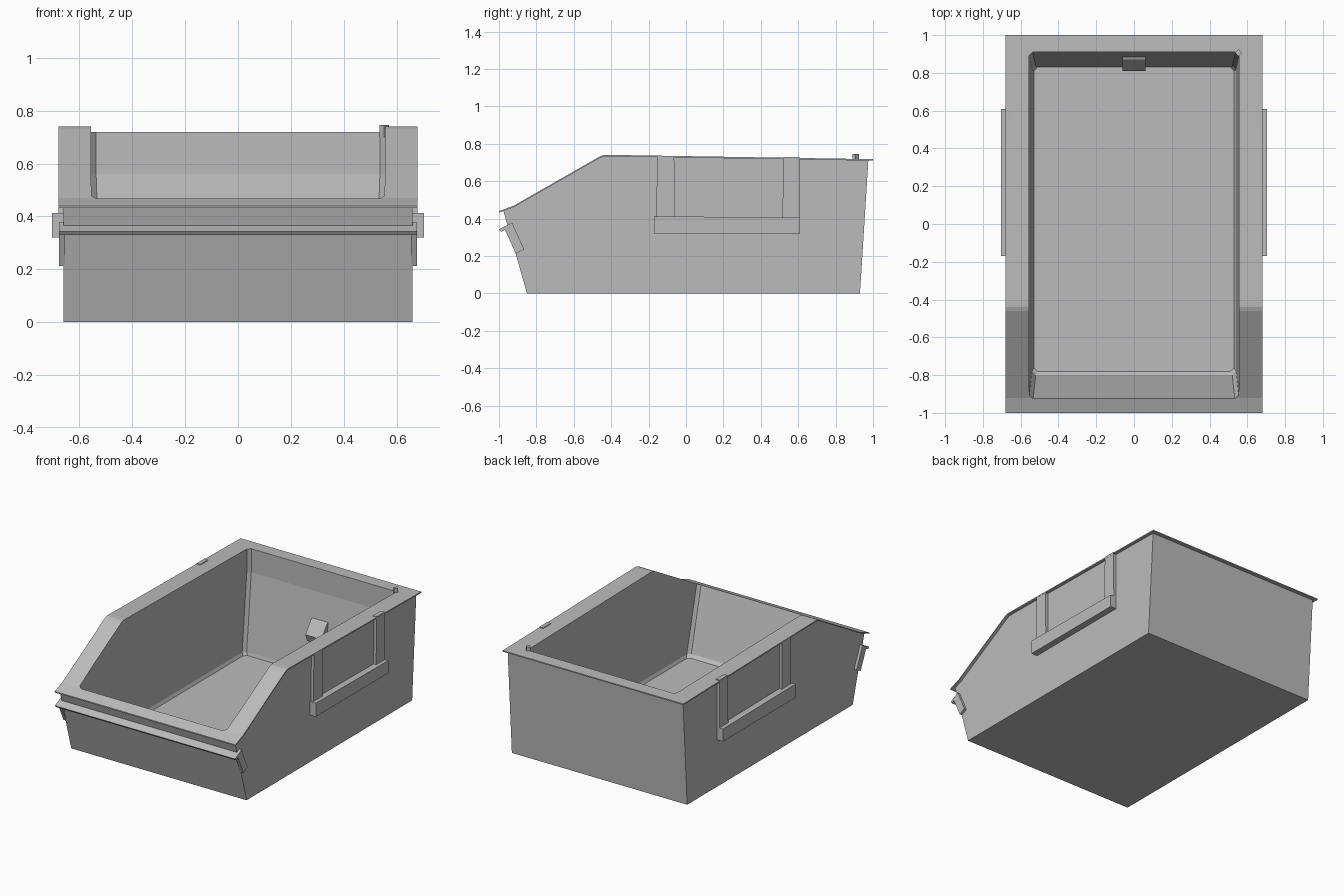
import bpy, bmesh
from mathutils import Vector

cube = bpy.data.objects.get("Cube")
if cube:
    bpy.data.objects.remove(cube, do_unlink=True)

grey = bpy.data.materials.new("plain_grey")
grey.use_nodes = True
colour = (0.5, 0.5, 0.5, 1)
grey.diffuse_color = colour
grey.node_tree.nodes["Principled BSDF"].inputs["Base Color"].default_value = colour


def finish(name, bm):
    bmesh.ops.recalc_face_normals(bm, faces=bm.faces)
    mesh = bpy.data.meshes.new(name)
    bm.to_mesh(mesh)
    bm.free()
    mesh.materials.append(grey)
    obj = bpy.data.objects.new(name, mesh)
    bpy.context.scene.collection.objects.link(obj)
    return obj


def prism(name, profile, x0, x1):
    """Extrude a (y, z) side profile from x0 to x1."""
    bm = bmesh.new()
    face = bm.faces.new([bm.verts.new((x0, y, z)) for y, z in profile])
    new = bmesh.ops.extrude_face_region(bm, geom=[face])["geom"]
    moved = [v for v in new if isinstance(v, bmesh.types.BMVert)]
    bmesh.ops.translate(bm, verts=moved, vec=(x1 - x0, 0, 0))
    return finish(name, bm)


def hull(name, points):
    bm = bmesh.new()
    for p in points:
        bm.verts.new(p)
    bmesh.ops.convex_hull(bm, input=bm.verts)
    bmesh.ops.dissolve_limit(bm, angle_limit=0.005, verts=bm.verts, edges=bm.edges)
    return finish(name, bm)


def ring(z, hx, front, back, c=0.02):
    """Rectangle with clipped corners at height z."""
    pts = []
    for s in (-1, 1):
        for y, d in ((front, 1), (back, -1)):
            pts += [(s * hx, y + d * c, z), (s * (hx - c), y, z)]
    return pts


# Tray body and thin overhanging rim
top_line = [(-1, 0.44), (-0.92, 0.47), (-0.46, 0.733), (-0.44, 0.74), (-0.41, 0.741), (1, 0.718)]
body = prism("bin_body", [(-0.85, 0), (0.93, 0), (0.975, 0.713), (-0.41, 0.736), (-0.44, 0.735),
                          (-0.46, 0.728), (-0.92, 0.465), (-0.977, 0.444)], -0.66, 0.66)
rim = prism("rim", top_line + [(y, z - 0.008) for y, z in reversed(top_line)], -0.68, 0.68)

# Cavity with sloping front, bent back wall and a small floor chamfer
cavity = hull("cavity_cutter",
              ring(0.03, 0.53, -0.78, 0.83) + ring(0.05, 0.54, -0.80, 0.836)
              + ring(0.56, 0.557, -0.952, 0.91) + ring(0.9, 0.557, -1.053, 0.91))
cavity.hide_render = True
cavity.hide_viewport = True
for obj in (body, rim):
    cut = obj.modifiers.new("cavity", "BOOLEAN")
    cut.operation = "DIFFERENCE"
    cut.solver = "EXACT"
    cut.object = cavity

# Side grips: a bar hung from two posts on each side
for side, s in (("left", 1), ("right", -1)):
    prism(side + "_grip_bar", [(-0.17, 0.32), (0.61, 0.32), (0.61, 0.405), (-0.17, 0.413)],
          s * 0.65, s * 0.705)
    for place, y0, y1 in (("front", -0.16, -0.06), ("back", 0.515, 0.61)):
        prism(side + "_" + place + "_grip_post",
              [(y0, 0.40), (y1, 0.40), (y1 - 0.003, 0.73), (y0 + 0.007, 0.73)], s * 0.65, s * 0.679)
    # End plates of the label holder
    prism(side + "_holder_plate", [(-0.972, 0.35), (-0.93, 0.38), (-0.865, 0.235), (-0.91, 0.213)],
          s * 0.655, s * 0.678)

# Label holder ledge across the front
prism("holder_ledge", [(-1, 0.343), (-0.99, 0.33), (-0.93, 0.355), (-0.93, 0.378)], -0.678, 0.678)

# Catch on the inner back wall
prism("back_catch", [(0.92, 0.40), (0.87, 0.38), (0.81, 0.30), (0.83, 0.25), (0.92, 0.25)], -0.06, 0.06)

# Small square peg on the back corner of the rim
hull("rim_peg", [(0.553 + dx, 0.907 + dy, z) for z in (0.70, 0.747)
                 for dx, dy in ((0.018, 0), (-0.018, 0), (0, 0.018), (0, -0.018))])
